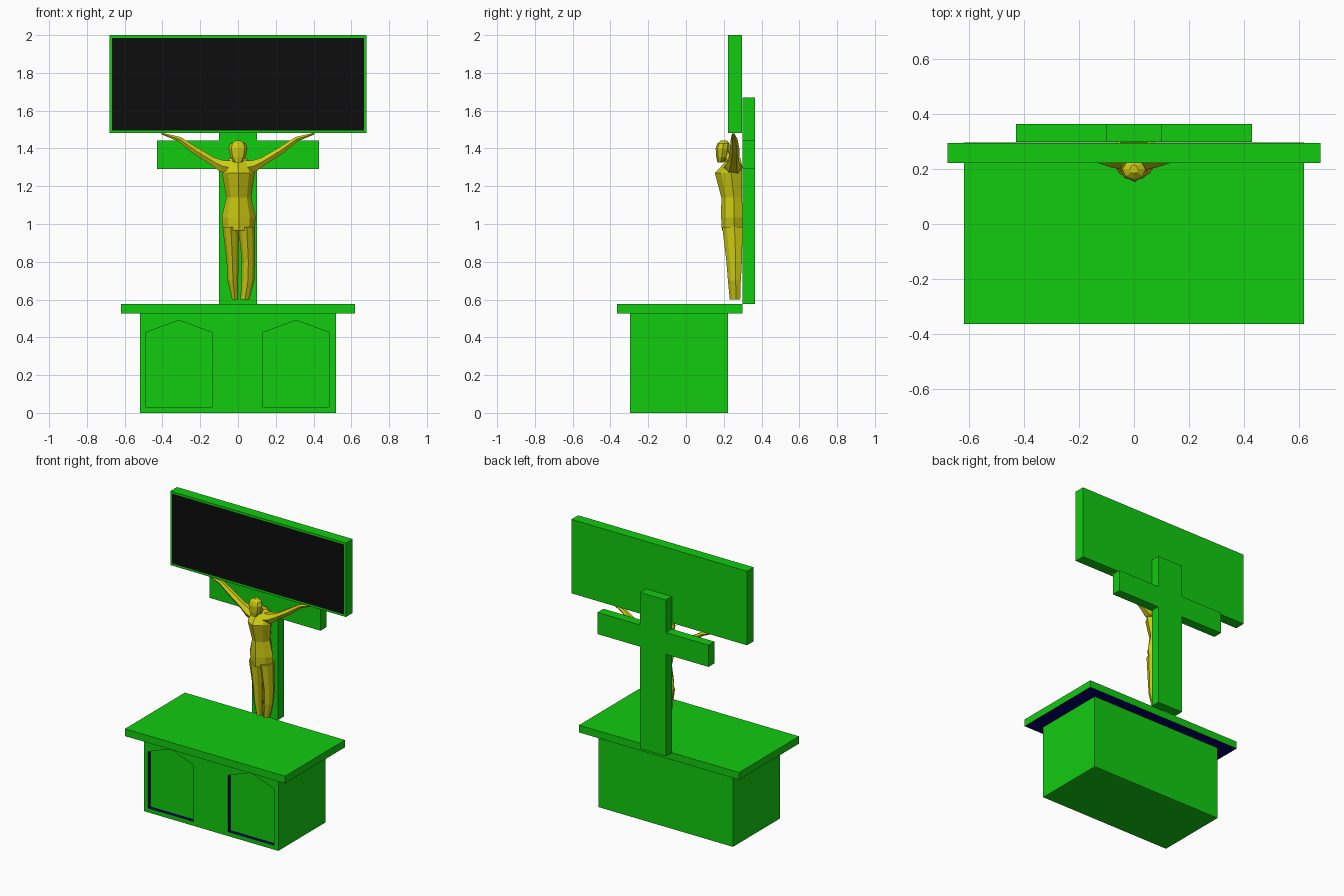
import bpy, bmesh, math
from mathutils import Vector

if "Cube" in bpy.data.objects:
    bpy.data.objects.remove(bpy.data.objects["Cube"])


def material(name, rgb):
    m = bpy.data.materials.new(name)
    m.diffuse_color = (*rgb, 1)
    m.use_nodes = True
    m.node_tree.nodes["Principled BSDF"].inputs["Base Color"].default_value = m.diffuse_color
    return m


GREEN = material("green", (0.006, 0.6, 0.005))
NAVY = material("navy", (0.0, 0.0, 0.15))
BLACK = material("black", (0.004, 0.004, 0.004))
GOLD = material("gold", (0.62, 0.6, 0.006))


def finish(name, bm, mats):
    bmesh.ops.recalc_face_normals(bm, faces=bm.faces)
    me = bpy.data.meshes.new(name)
    bm.to_mesh(me)
    bm.free()
    for m in mats:
        me.materials.append(m)
    ob = bpy.data.objects.new(name, me)
    bpy.context.collection.objects.link(ob)
    return ob


def box_bm(lo, hi):
    bm = bmesh.new()
    bmesh.ops.create_cube(bm, size=1)
    for v in bm.verts:
        v.co = [a if c < 0 else b for c, a, b in zip(v.co, lo, hi)]
    bm.normal_update()
    return bm


def prism(bm, outline, y0, y1):
    """Extrude an x-z outline from y0 to y1."""
    f = bm.faces.new([bm.verts.new((x, y0, z)) for x, z in outline])
    out = bmesh.ops.extrude_face_region(bm, geom=[f])["geom"]
    for v in out:
        if isinstance(v, bmesh.types.BMVert):
            v.co.y = y1


def loft(name, rings):
    """Skin a closed body through rings of points."""
    bm = bmesh.new()
    rows = [[bm.verts.new(p) for p in r] for r in rings]
    n = len(rows[0])
    for a, b in zip(rows, rows[1:]):
        for i in range(n):
            bm.faces.new((a[i], a[(i + 1) % n], b[(i + 1) % n], b[i]))
    bm.faces.new(rows[0])
    bm.faces.new(rows[-1])
    return finish(name, bm, [GOLD])


def body_ring(z, cx, w, yf, yb):
    """Horizontal section with a ridge at the front and a flat back."""
    d = yb - yf
    half = [(0.65, yf + 0.22 * d), (1, yf + 0.6 * d), (0.6, yb)]
    return ([(cx, yf, z)] + [(cx + w * s, y, z) for s, y in half]
            + [(cx - w * s, y, z) for s, y in reversed(half)])


# altar block with two recessed pointed panels
bm = bmesh.new()
for cx in (-0.312, 0.308):
    prism(bm, [(cx - 0.177, 0.03), (cx + 0.177, 0.03), (cx + 0.177, 0.425),
               (cx, 0.49), (cx - 0.177, 0.425)], -0.35, -0.272)
bm.normal_update()
for f in bm.faces:
    f.material_index = 0 if abs(f.normal.y) > 0.9 else 1
cutter = finish("panel_cutter", bm, [GREEN, NAVY])
cutter.hide_render = True
cutter.hide_set(True)
altar = finish("altar_block", box_bm((-0.52, -0.297, 0), (0.52, 0.223, 0.525)), [GREEN, NAVY])
mod = altar.modifiers.new("panels", "BOOLEAN")
mod.operation = "DIFFERENCE"
mod.object = cutter

# altar top, dark underneath
bm = box_bm((-0.62, -0.365, 0.525), (0.62, 0.298, 0.576))
for f in bm.faces:
    f.material_index = int(f.normal.z < -0.9)
finish("altar_top", bm, [GREEN, NAVY])

# cross
bm = bmesh.new()
right = [(0.1, 0.576), (0.1, 1.29), (0.43, 1.29), (0.43, 1.442), (0.1, 1.442), (0.1, 1.67)]
prism(bm, right + [(-x, z) for x, z in reversed(right)], 0.299, 0.365)
finish("cross", bm, [GREEN])

# screen with black display
bm = box_bm((-0.68, 0.222, 1.482), (0.68, 0.296, 2.0))
front = [f for f in bm.faces if f.normal.y < -0.9]
bmesh.ops.inset_region(bm, faces=front, thickness=0.02)
front[0].material_index = 1
finish("screen", bm, [GREEN, BLACK])

# figure torso
loft("figure_torso", [body_ring(*r) for r in (
    (0.965, 0.004, 0.082, 0.19, 0.3), (1.035, 0.004, 0.09, 0.186, 0.3),
    (1.14, 0.004, 0.066, 0.187, 0.297), (1.27, 0.002, 0.087, 0.153, 0.297),
    (1.32, 0, 0.082, 0.2, 0.295), (1.35, 0, 0.04, 0.225, 0.288))])

# figure legs, turned slightly to one side
legs = {
    "left_leg": ((0.6, -0.016, 0.016), (0.7, -0.027, 0.028),
                 (0.8, -0.029, 0.031), (0.985, -0.038, 0.044)),
    "right_leg": ((0.6, 0.037, 0.024), (0.7, 0.052, 0.034),
                  (0.8, 0.055, 0.035), (0.985, 0.046, 0.044)),
}
depth = ((0.232, 0.287), (0.222, 0.29), (0.214, 0.296), (0.192, 0.3))
for name, rings in legs.items():
    loft("figure_" + name, [body_ring(*r, *d) for r, d in zip(rings, depth)])

# figure arms
arm = ((0.05, 0.25, 1.3, 0.042), (0.085, 0.25, 1.307, 0.036), (0.135, 0.252, 1.333, 0.024),
       (0.225, 0.258, 1.388, 0.022), (0.31, 0.255, 1.449, 0.015), (0.405, 0.25, 1.479, 0.005))
for side, s in (("left", -1), ("right", 1)):
    rings = []
    for i, (x, y, z, r) in enumerate(arm):
        a, b = arm[max(i - 1, 0)], arm[min(i + 1, len(arm) - 1)]
        up = Vector((a[2] - b[2], 0, b[0] - a[0])).normalized()
        pts = []
        for k in range(6):
            t = k * math.pi / 3
            p = Vector((x, y, z)) + up * (r * math.sin(t)) + Vector((0, r * 1.2 * math.cos(t), 0))
            pts.append((s * p.x, p.y, p.z))
        rings.append(pts)
    loft(side + "_arm", rings)


# figure neck and head
def round_ring(z, y, rx, ry, n):
    return [(rx * math.sin(k * math.tau / n), y - ry * math.cos(k * math.tau / n), z)
            for k in range(n)]


loft("figure_neck", [round_ring(1.32, 0.245, 0.035, 0.035, 6),
                     round_ring(1.39, 0.205, 0.025, 0.025, 6)])
loft("figure_head", [round_ring(*r, 8) for r in (
    (1.325, 0.182, 0.02, 0.015), (1.355, 0.19, 0.04, 0.03), (1.4, 0.194, 0.05, 0.037),
    (1.425, 0.198, 0.042, 0.033), (1.442, 0.2, 0.014, 0.016))])
